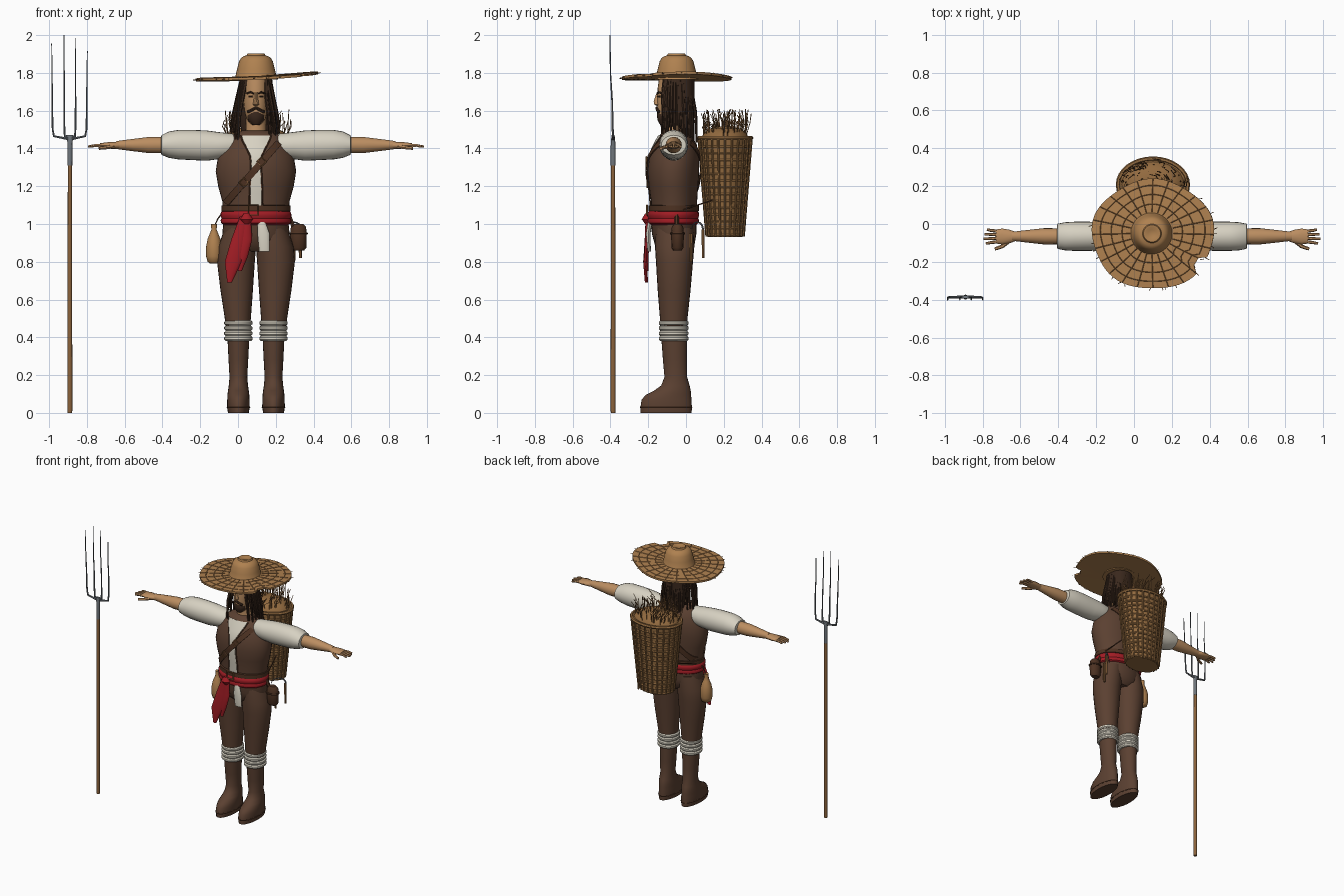
import bpy, bmesh, math, random
from math import sin, cos, pi, sqrt

random.seed(4)
if "Cube" in bpy.data.objects:
    bpy.data.objects.remove(bpy.data.objects["Cube"])

X0 = 0.095      # body axis; parts are placed relative to it
made = []


def material(name, r, g, b):
    m = bpy.data.materials.new(name)
    m.use_nodes = True
    m.diffuse_color = (r, g, b, 1)
    m.node_tree.nodes["Principled BSDF"].inputs["Base Color"].default_value = (r, g, b, 1)
    return m


BROWN = material("brown cloth", .105, .052, .031)
SKIN = material("skin", .50, .27, .12)
STRAW = material("straw", .43, .22, .08)
WICKER = material("wicker", .29, .145, .05)
RED = material("red cloth", .36, .012, .018)
HAIR = material("dark hair", .042, .021, .012)
STEEL = material("steel", .16, .18, .20)
WOOD = material("wood", .26, .125, .045)
LEATHER = material("leather", .075, .032, .016)
LINEN = material("linen", .68, .64, .54)


def finish(name, bm, mat):
    bmesh.ops.recalc_face_normals(bm, faces=bm.faces)
    me = bpy.data.meshes.new(name)
    bm.to_mesh(me)
    bm.free()
    me.materials.append(mat)
    ob = bpy.data.objects.new(name, me)
    ob.location.x = X0
    bpy.context.collection.objects.link(ob)
    made.append(ob)
    return ob


def bridge(bm, rows, closed):
    for a, b in zip(rows, rows[1:]):
        n = len(a)
        for i in range(n if closed else n - 1):
            j = (i + 1) % n
            bm.faces.new((a[i], a[j], b[j], b[i]))


def loft(name, rings, mat, seg=24, axis="z"):
    """Capped skin through elliptical rings (x, y, z, radius_a, radius_b)."""
    bm, rows = bmesh.new(), []
    for x, y, z, a, b in rings:
        ts = [2 * pi * i / seg for i in range(seg)]
        if axis == "z":
            rows.append([bm.verts.new((x + a * cos(t), y + b * sin(t), z)) for t in ts])
        else:
            rows.append([bm.verts.new((x, y + a * cos(t), z + b * sin(t))) for t in ts])
    bridge(bm, rows, True)
    bm.faces.new(rows[0])
    bm.faces.new(rows[-1])
    return finish(name, bm, mat)


def plate(name, grid, mat, thick=.006):
    bm = bmesh.new()
    bridge(bm, [[bm.verts.new(p) for p in row] for row in grid], False)
    ob = finish(name, bm, mat)
    mod = ob.modifiers.new("thickness", "SOLIDIFY")
    mod.thickness, mod.offset = thick, 0
    return ob


def tubes(name, paths, r, mat, tip=1.0, loop=False, res=1):
    """Round rods along paths, tapering to tip * r."""
    cu = bpy.data.curves.new(name, "CURVE")
    cu.dimensions, cu.bevel_depth, cu.bevel_resolution, cu.use_fill_caps = "3D", r, res, True
    for path in paths:
        sp = cu.splines.new("POLY")
        sp.points.add(len(path) - 1)
        sp.use_cyclic_u = loop
        for i, p in enumerate(path):
            sp.points[i].co = (*p, 1)
            sp.points[i].radius = 1 + (tip - 1) * i / (len(path) - 1)
    cu.materials.append(mat)
    ob = bpy.data.objects.new(name, cu)
    ob.location.x = X0
    bpy.context.collection.objects.link(ob)
    made.append(ob)
    return ob


def oval(x, y, z, a, b, n=32):
    return [(x + a * cos(2 * pi * i / n), y + b * sin(2 * pi * i / n), z) for i in range(n)]


# Torso: waistcoat and the surface rule that plates follow
TORSO = [(1.05, .175, .12, -.065), (1.12, .178, .122, -.063), (1.2, .2, .13, -.066),
         (1.28, .213, .137, -.067), (1.36, .2, .132, -.062), (1.42, .168, .112, -.055),
         (1.47, .135, .085, -.055), (1.495, .07, .055, -.055)]
loft("waistcoat", [(0, cy, z, a, b) for z, a, b, cy in TORSO], BROWN, 36)


def on_torso(x, z, side=-1, gap=.004):
    for (z0, *p), (z1, *q) in zip(TORSO, TORSO[1:]):
        if z <= z1:
            a, b, cy = [u + (v - u) * (z - z0) / (z1 - z0) for u, v in zip(p, q)]
            break
    k = max(-.985, min(.985, x / a))
    return (k * a, cy + side * (b * sqrt(1 - k * k) + gap), z)


opening = [(1.09, .03), (1.16, .029), (1.24, .026), (1.32, .022), (1.36, .026),
           (1.40, .045), (1.44, .066), (1.468, .075)]
plate("shirt_front", [[on_torso(w * i / 4, z) for i in range(-4, 5)] for z, w in opening], LINEN)
for side, label in ((-1, "front"), (1, "back")):
    rows = []
    for i in range(21):
        t = i / 20
        x, z = .12 - .28 * t, 1.43 - .32 * t
        rows.append([on_torso(x + d, z - d * .8, side, .009) for d in (-.014, 0, .014)])
    plate("chest_strap_" + label, rows, LEATHER)
for x, z in ((-.065, 1.22), (.03, 1.33)):
    c = on_torso(x, z, -1, .014)
    tubes("strap_buckle", [[(c[0] + u, c[1], c[2] + v) for u, v in
          ((0, .026), (.024, 0), (0, -.026), (-.024, 0))]], .004, WOOD, loop=True)
tubes("lapel_edges", [[on_torso(s * (w + .005), z, -1, .005) for z, w in opening] for s in (-1, 1)],
      .004, LEATHER)

# Belt, sash and hanging cloths
loft("belt", [(0, -.065, z, a, a - .05) for z, a in ((1.065, .175), (1.068, .183), (1.097, .183), (1.1, .172))],
     LEATHER, 36)
loft("sash", [(0, -.068, z, a, a - .05) for z, a in
     ((.995, .17), (1.005, .184), (1.02, .187), (1.03, .182), (1.045, .188), (1.06, .186), (1.072, .175))], RED, 36)
loft("sash_knot", [(-.05, -.205, 1.0, .015, .012), (-.05, -.21, 1.025, .034, .025), (-.05, -.205, 1.055, .015, .012)], RED, 14)
loft("sash_tail_long", [(-.06, -.2, 1.04, .025, .014), (-.09, -.205, .92, .04, .014),
     (-.12, -.215, .8, .045, .012), (-.14, -.21, .69, .012, .008)], RED, 14)
loft("sash_tail_short", [(-.05, -.2, 1.04, .022, .014), (-.055, -.205, .92, .035, .013),
     (-.075, -.21, .83, .033, .012), (-.085, -.205, .75, .01, .008)], RED, 14)
loft("linen_rag", [(.03, -.19, 1.01, .02, .012), (.04, -.2, .95, .032, .012), (.045, -.195, .855, .028, .009)], LINEN, 12)
tubes("belt_buckle", [[(u - .015, -.207, 1.07 + v) for u, v in ((-.025, -.022), (.025, -.022), (.025, .03), (-.025, .03))]],
      .005, WOOD, loop=True)

# Trousers, cuffs and boots
loft("trouser_seat", [(0, -.065, 1.03, .17, .12), (0, -.063, .95, .178, .118), (0, -.06, .89, .16, .105),
     (0, -.06, .855, .09, .07)], BROWN, 32)
for s, label in ((-1, "right"), (1, "left")):
    loft(label + "_trouser_leg", [(s * x, y, z, a, b) for x, y, z, a, b in
         ((.085, -.06, .98, .08, .1), (.1, -.06, .88, .1, .104), (.106, -.061, .8, .1, .098),
          (.102, -.063, .65, .086, .087), (.096, -.065, .5, .069, .073), (.095, -.065, .42, .062, .068))], BROWN)
    loft(label + "_cuff", [(s * .093, -.065, .38 + .0275 * (i + f), a, a + .004)
         for i in range(4) for f, a in ((.05, .068), (.3, .075), (.7, .075), (.95, .068))], LINEN)
    loft(label + "_boot", [(s * .093, y, z, a, b) for y, z, a, b in
         ((-.105, .0, .055, .135), (-.105, .03, .06, .136), (-.103, .07, .059, .132), (-.093, .095, .058, .12),
          (-.072, .118, .055, .097), (-.056, .145, .051, .075), (-.054, .19, .047, .06), (-.058, .28, .052, .064),
          (-.063, .4, .058, .068))], BROWN)
    tubes(label + "_boot_welt", [oval(s * .093, -.105, .03, .059, .135)], .004, LEATHER, loop=True)

    # Arms and hands
    loft(label + "_sleeve", [(s * x, -.065, z, a, b) for x, z, a, b in
         ((.1, 1.42, .055, .055), (.15, 1.415, .068, .066), (.2, 1.415, .073, .072), (.26, 1.415, .073, .08),
          (.33, 1.418, .077, .08), (.41, 1.42, .077, .078), (.46, 1.42, .074, .07), (.5, 1.418, .066, .052),
          (.503, 1.418, .045, .042))], LINEN, 24, "x")
    loft(label + "_forearm", [(s * x, -.065, 1.418, a, b) for x, a, b in
         ((.47, .042, .044), (.57, .043, .043), (.65, .034, .033), (.72, .026, .024), (.74, .026, .02))], SKIN, 18, "x")
    loft(label + "_palm", [(s * x, -.066, 1.416, a, b) for x, a, b in
         ((.72, .024, .02), (.75, .035, .019), (.79, .042, .017), (.825, .037, .012))], SKIN, 14, "x")
    tubes(label + "_fingers", [[(s * .8, -.066 + d * .8, 1.415), (s * .85, -.066 + d, 1.416),
          (s * (.893 - abs(d + .005) * .6), -.066 + d * 1.15, 1.41)] for d in (-.032, -.011, .011, .032)], .0095, SKIN, .7)
    tubes(label + "_thumb", [[(s * .75, -.085, 1.412), (s * .79, -.118, 1.405), (s * .83, -.132, 1.4)]], .012, SKIN, .7)

# Head and face
loft("neck", [(0, -.055, 1.45, .065, .06), (0, -.055, 1.5, .054, .053), (0, -.06, 1.58, .052, .053)], SKIN)
loft("head", [(0, -.095, 1.53, .03, .04), (0, -.08, 1.555, .05, .065), (0, -.07, 1.6, .061, .082),
     (0, -.062, 1.66, .068, .09), (0, -.06, 1.72, .07, .09), (0, -.055, 1.79, .068, .085)], SKIN)
loft("nose", [(0, -.148, 1.695, .008, .008), (0, -.154, 1.65, .013, .018), (0, -.152, 1.632, .016, .016),
     (0, -.148, 1.625, .008, .008)], SKIN, 10)
loft("beard", [(0, -.112, 1.525, .02, .025), (0, -.108, 1.55, .044, .043), (0, -.108, 1.575, .046, .046),
     (0, -.12, 1.592, .03, .032)], HAIR, 16)
tubes("moustache", [[(x, -.155 + 6 * x * x, 1.615 - abs(x) * .5) for x in (-.044, -.03, -.015, 0, .015, .03, .044)]], .008, HAIR)
tubes("eyebrows", [[(s * .012, -.152, 1.69), (s * .03, -.146, 1.698), (s * .048, -.128, 1.692)] for s in (-1, 1)], .006, HAIR)
tubes("eyes", [[(s * .018, -.148, 1.675), (s * .038, -.137, 1.675)] for s in (-1, 1)], .006, HAIR)

# Long matted hair
loft("hair_mass", [(0, .005, 1.47, .075, .03), (0, -.01, 1.55, .085, .05), (0, -.015, 1.65, .085, .06), (0, -.025, 1.77, .08, .07)], HAIR)
locks = []
for i in range(56):
    t = -.28 * pi + 1.56 * pi * (i + random.random() * .6) / 56
    c, q, k = cos(t), sin(t), random.uniform(.85, 1.08)
    locks.append([(.075 * c, -.055 + .075 * q, 1.765), (.092 * c * k, -.055 + .09 * q, 1.68),
                  (.113 * c * k, -.055 + .1 * q * k, 1.59), (.128 * c * k, -.05 + .1 * q * k, random.uniform(1.43, 1.53))])
tubes("hair_locks", locks, .012, HAIR, .45)

# Straw hat with a torn, tilted brim
loft("hat_crown", [(0, -.05, z, a, a) for z, a in
     ((1.765, .118), (1.785, .108), (1.82, .1), (1.86, .09), (1.88, .078), (1.888, .065), (1.893, .05),
      (1.903, .045), (1.903, .034), (1.896, .02))], STRAW, 32)


def brim(t, f):
    edge = 1 + .02 * sin(5 * t) - (.13 if 5.52 < t < 5.78 else 0)
    r = .09 + f * (.322 * edge - .09)
    x, y = r * cos(t) + .005 * f, r * sin(t) * (1 - .1 * f)
    return (x, y - .05 - .005 * f, 1.776 + .055 * x + .006 * f * sin(2 * t + 1))


N = 72
plate("hat_brim", [[brim(2 * pi * i / N, f / 6) for f in range(7)] for i in range(N + 1)], STRAW, .014)
lift = lambda p: (p[0], p[1], p[2] + .007)
tubes("brim_spokes", [[lift(brim(2 * pi * i / 24, f)) for f in (.1, .5, .98)] for i in range(24)], .0022, WOOD, res=0)
tubes("brim_rings", [[lift(brim(2 * pi * i / N, f)) for i in range(N)] for f in (.3, .55, .8)], .002, WOOD, loop=True, res=0)
tubes("brim_frays", [[brim(t, .95), brim(t + random.uniform(-.05, .05), 1.07)] for t in
      [random.uniform(0, 2 * pi) for i in range(26)]], .0018, WOOD, res=0)

# Woven back basket
BX, BY = .005, .207
size = lambda z: (.125 + .055 * (z - .93) / .53, .092 + .043 * (z - .93) / .53)
loft("basket", [(BX, BY, z, *size(z)) for z in (.93, 1.1, 1.3, 1.46)], WICKER, 32)
tubes("basket_hoops", [oval(BX, BY, z, *size(z)) for z in [.94 + .036 * i for i in range(14)]], .008, WICKER, loop=True)
stakes = []
for i in range(24):
    t = 2 * pi * i / 24
    stakes.append([(BX + (a + .007) * cos(t), BY + (b + .007) * sin(t), z) for z in (.935, 1.46) for a, b in [size(z)]])
tubes("basket_stakes", stakes, .006, WICKER)
tubes("basket_rim", [oval(BX, BY, 1.455, .184, .138)], .012, WICKER, loop=True)
loft("straw_heap", [(BX, BY, z, a, a * .74) for z, a in ((1.45, .17), (1.48, .155), (1.505, .11), (1.515, .05))], WICKER)
stalks = []
for i in range(110):
    t, r, lean = random.uniform(0, 2 * pi), sqrt(random.random()), random.uniform(0, .06)
    x, y = BX + .165 * r * cos(t), BY + .115 * r * sin(t)
    h = random.uniform(.04, .12)
    stalks.append([(x, y, 1.46), (x + lean * cos(t) * .5, y + lean * sin(t) * .4, 1.48 + h * .6),
                   (x + lean * cos(t + 1), y + lean * sin(t + 1) * .7, 1.49 + h)])
tubes("loose_straw", stalks, .0022, WOOD, res=0)
tubes("basket_cords", [[(s * .17, -.03, 1.07), (s * .12, .15, 1.13)] for s in (-1, 1)], .004, LEATHER)

# Things hung from the belt
loft("gourd_flask", [(-.222, -.06, z, a, a) for z, a in ((.79, .02), (.8, .034), (.83, .042), (.88, .042), (.92, .034),
     (.95, .022), (.97, .014), (1.0, .016))], STRAW, 18)
tubes("flask_cord", [[(-.222, -.06, .985), (-.2, -.06, 1.03), (-.17, -.06, 1.07)]], .004, LEATHER)
loft("belt_pouch", [(.225, -.045, z, a, b) for z, a, b in ((.86, .03, .022), (.875, .042, .032), (.95, .044, .034),
     (.985, .04, .03), (1.0, .025, .02))], LEATHER, 12)
tubes("pouch_flap", [oval(.225, -.045, .95, .045, .035, 16)], .006, LEATHER, loop=True)
tubes("pouch_strap", [[(.17, -.05, 1.06), (.2, -.05, .98)]], .012, LEATHER)
tubes("tool_handles", [[(.235, .09, .97), (.235, .092, .82)], [(.2, .025, .95), (.2, .025, .8)]], .01, WOOD, .8)
tubes("sickle_blade", [[(.235 - .035 + .04 * cos(t), .06 + .03 * cos(t), .97 + .04 * sin(t)) for t in
      [i * pi / 8 for i in range(9)]]], .006, STEEL, .3)

# Pitchfork standing beside
FX, FY = -.985, -.386
loft("fork_pole", [(FX, FY, 0, .012, .012), (FX, FY, .02, .013, .013), (FX, FY, 1.39, .011, .011)], WOOD, 12)
loft("fork_socket", [(FX, FY, 1.31, .0125, .0125), (FX, FY, 1.39, .013, .013), (FX, FY, 1.43, .013, .012), (FX, FY, 1.47, .02, .008)], STEEL, 12)
tines = []
for x, top in ((-.094, 1.955), (-.03, 2.0), (.03, 1.985), (.09, 1.915)):
    tines.append([(FX + x * .1, FY, 1.45), (FX + x * .9, FY, 1.465), (FX + x * .97, FY - .002, 1.5),
                  (FX + x, FY - .005, 1.65), (FX + x, FY - .014, 1.8), (FX + x * 1.03, FY - .016, top)])
tubes("fork_tines", tines, .0075, STEEL, .3)

# Turn rods into meshes and shade everything
bpy.ops.object.select_all(action="DESELECT")
for ob in made:
    ob.select_set(True)
bpy.context.view_layer.objects.active = next(o for o in made if o.type == "CURVE")
bpy.ops.object.convert(target="MESH")
bpy.ops.object.shade_smooth_by_angle(angle=math.radians(40))
